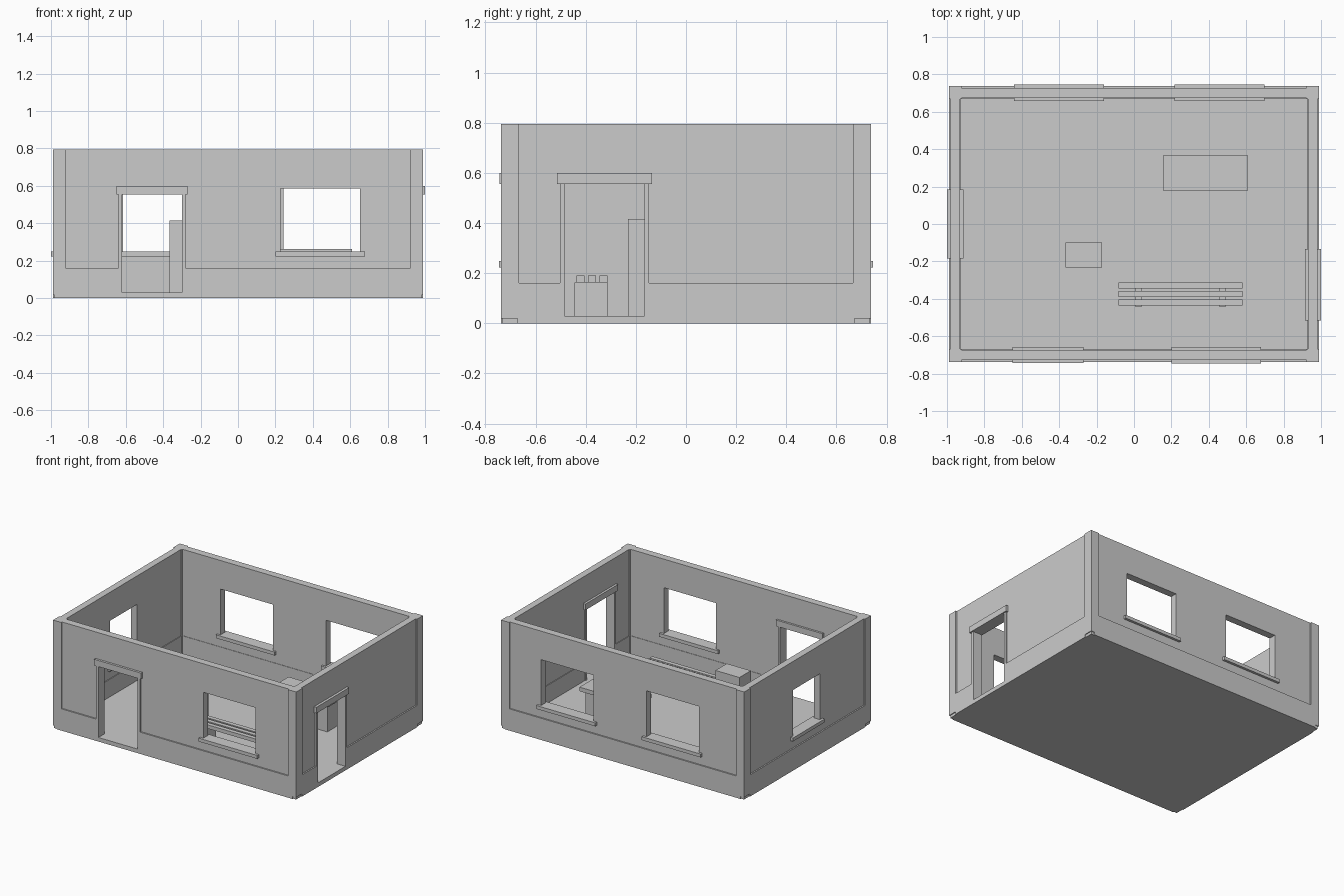
import bpy
import bmesh
from mathutils import Matrix, Vector

if "Cube" in bpy.data.objects:
    bpy.data.objects.remove(bpy.data.objects["Cube"], do_unlink=True)

# One plain grey for the whole building
grey = bpy.data.materials.new("plain_grey")
grey.use_nodes = True
COLOUR = (0.6, 0.6, 0.6, 1)
grey.diffuse_color = COLOUR
grey.node_tree.nodes["Principled BSDF"].inputs["Base Color"].default_value = COLOUR


def boxes(name, spans):
    """One object made of boxes, each given as (x0, x1, y0, y1, z0, z1)."""
    bm = bmesh.new()
    for x0, x1, y0, y1, z0, z1 in spans:
        centre = Vector((x0 + x1, y0 + y1, z0 + z1)) / 2
        size = (abs(x1 - x0), abs(y1 - y0), z1 - z0)
        bmesh.ops.create_cube(
            bm, size=1, matrix=Matrix.Translation(centre) @ Matrix.Diagonal((*size, 1)))
    mesh = bpy.data.meshes.new(name)
    bm.to_mesh(mesh)
    bm.free()
    mesh.materials.append(grey)
    obj = bpy.data.objects.new(name, mesh)
    bpy.context.collection.objects.link(obj)
    return obj


def cut(obj, cutter):
    """Subtract the cutter and keep the result."""
    mod = obj.modifiers.new("openings", "BOOLEAN")
    mod.operation = "DIFFERENCE"
    mod.solver = "EXACT"
    mod.object = cutter
    bpy.context.view_layer.objects.active = obj
    bpy.ops.object.modifier_apply(modifier=mod.name)


FLOOR, TOP, PLINTH = 0.03, 0.795, 0.16
DOOR_TOP, SILL, WINDOW_TOP = 0.555, 0.248, 0.585
OUT_X, OUT_Y = 0.99, 0.737        # outer faces of pillars and plinth
SKIN = 0.01                       # step back to the wall face
WALL_X, WALL_Y = 0.955, 0.70      # wall centre lines

# Each opening: side, centre along the wall, half width
doors = [("front", -0.46, 0.16), ("right", -0.325, 0.16)]
windows = [("front", 0.439, 0.212), ("back", 0.457, 0.213),
           ("back", -0.401, 0.213), ("left", 0.0, 0.157)]


def on_wall(side, a0, a1, out, inn, z0, z1):
    """Box on a wall: a along it, out and inn measured from its centre line."""
    s = 1 if side in ("right", "back") else -1
    if side in ("front", "back"):
        d0, d1 = sorted((s * (WALL_Y + out), s * (WALL_Y - inn)))
        return (a0, a1, d0, d1, z0, z1)
    d0, d1 = sorted((s * (WALL_X + out), s * (WALL_X - inn)))
    return (d0, d1, a0, a1, z0, z1)


# Floor slab
boxes("floor_slab", [(-0.984, 0.984, -0.731, 0.731, 0, FLOOR)])

# Wall ring with door and window openings
walls = boxes("walls", [(SKIN - OUT_X, OUT_X - SKIN, SKIN - OUT_Y, OUT_Y - SKIN, 0.005, TOP)])
room = boxes("room_cutter", [(-0.93, 0.93, -0.673, 0.673, -0.1, 1)])
openings = boxes("opening_cutter",
    [on_wall(s, c - h, c + h, 0.1, 0.1, FLOOR, DOOR_TOP) for s, c, h in doors]
    + [on_wall(s, c - h, c + h, 0.1, 0.1, SILL, WINDOW_TOP) for s, c, h in windows])
cut(walls, room)
cut(walls, openings)

# Plinth bands along the foot of each wall, open at the doors
IN = 0.03
plinth = boxes("plinth",
    [on_wall(s, -0.96, 0.96, OUT_Y - WALL_Y, IN, 0, PLINTH) for s in ("front", "back")])
side_plinth = boxes("side_plinth",
    [on_wall(s, -0.672, 0.672, OUT_X - WALL_X, IN, 0, PLINTH) for s in ("left", "right")])
for band in (plinth, side_plinth):
    cut(band, openings)
for helper in (room, openings):
    bpy.data.objects.remove(helper, do_unlink=True)

# Corner pillars
boxes("corner_pillars",
    [(*sorted((sx * 0.922, sx * OUT_X)), *sorted((sy * 0.667, sy * OUT_Y)), 0.02, TOP)
     for sx in (-1, 1) for sy in (-1, 1)])

# Door frames: two jambs and a wider header
for side, c, h in doors:
    jamb_out = (OUT_Y - WALL_Y) if side == "front" else (OUT_X - WALL_X)
    boxes(side + "_door_jambs",
        [on_wall(side, c + k * h - 0.018 * (k < 0), c + k * h + 0.018 * (k > 0),
                 jamb_out, 0.035, FLOOR, DOOR_TOP) for k in (-1, 1)])
    boxes(side + "_door_header",
        [on_wall(side, c - 0.19, c + 0.19, 0.044, 0.042, DOOR_TOP, 0.6)])

# Window sills
for i, (side, c, h) in enumerate(windows):
    boxes(f"{side}_window_sill_{i}",
        [on_wall(side, c - h - 0.027, c + h + 0.027, 0.045, 0.043, 0.223, SILL)])

# Slatted bench
boxes("bench_slats", [(-0.083, 0.58, y - 0.016, y + 0.016, 0.163, 0.19)
                      for y in (-0.421, -0.375, -0.33)])
boxes("bench_legs", [(x, x + 0.032, -0.445, -0.314, FLOOR, 0.163) for x in (0.009, 0.457)])

# Counter: slab on an inset base
boxes("counter_top", [(0.155, 0.61, 0.18, 0.367, 0.232, 0.262)])
boxes("counter_base", [(0.185, 0.58, 0.21, 0.337, FLOOR, 0.232)])

# Cabinet
boxes("cabinet", [(-0.365, -0.17, -0.232, -0.1, FLOOR, 0.415)])
